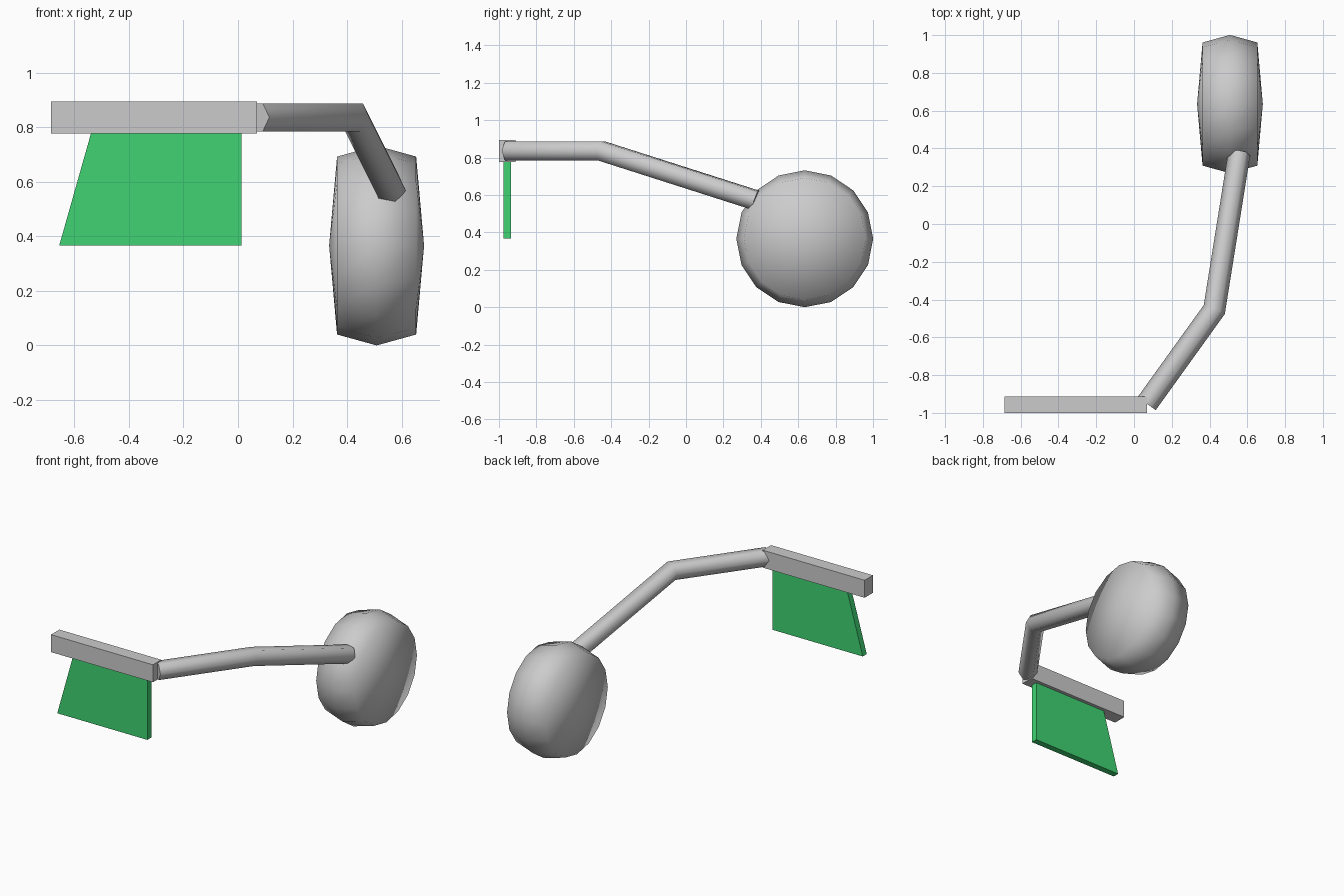
import bpy, bmesh, math
from mathutils import Vector

if "Cube" in bpy.data.objects:
    bpy.data.objects.remove(bpy.data.objects["Cube"])


def make(name, verts, faces, smooth_angle=None):
    mesh = bpy.data.meshes.new(name)
    mesh.from_pydata([tuple(v) for v in verts], [], faces)
    bm = bmesh.new()
    bm.from_mesh(mesh)
    bmesh.ops.recalc_face_normals(bm, faces=bm.faces)
    bm.to_mesh(mesh)
    bm.free()
    obj = bpy.data.objects.new(name, mesh)
    bpy.context.collection.objects.link(obj)
    if smooth_angle:
        bpy.ops.object.select_all(action='DESELECT')
        obj.select_set(True)
        bpy.context.view_layer.objects.active = obj
        bpy.ops.object.shade_smooth_by_angle(angle=math.radians(smooth_angle))
    return obj


def loft(rings):
    """Faces joining equal rings, with end caps."""
    n = len(rings[0])
    verts = [v for r in rings for v in r]
    faces = [(k * n + i, k * n + (i + 1) % n, (k + 1) * n + (i + 1) % n, (k + 1) * n + i)
             for k in range(len(rings) - 1) for i in range(n)]
    last = (len(rings) - 1) * n
    return verts, faces + [tuple(range(n)), tuple(range(last, last + n))]


def plate(name, profile, y0, y1):
    """Front (x, z) profile extruded along y."""
    return make(name, *loft([[(x, y, z) for x, z in profile] for y in (y0, y1)]))


# Horizontal beam at the front
plate("beam", [(-0.685, 0.777), (0.07, 0.777), (0.07, 0.894), (-0.685, 0.894)], -1.0, -0.912)

# Green hanging flap
flap = plate("flap", [(-0.655, 0.367), (0.012, 0.367), (0.012, 0.78), (-0.538, 0.78)], -0.977, -0.935)
green = bpy.data.materials.new("green")
green.diffuse_color = (0.05, 0.65, 0.17, 1)
green.use_nodes = True
green.node_tree.nodes["Principled BSDF"].inputs["Base Color"].default_value = green.diffuse_color
flap.data.materials.append(green)

# Bent six-sided arm with a mitred elbow
start, bend, end = Vector((0.067, -0.951, 0.836)), Vector((0.425, -0.453, 0.836)), Vector((0.557, 0.373, 0.572))
d1, d2 = (bend - start).normalized(), (end - bend).normalized()
side, up = d1.cross(Vector((0, 0, 1))), Vector((0, 0, 1))
offsets = [0.059 * (math.cos(a) * side + math.sin(a) * up)
           for a in (i * math.pi / 3 for i in range(6))]
mitre = (d1 + d2).normalized()
turn = d1.rotation_difference(d2)
elbow = [bend + o - d1 * (o.dot(mitre) / d1.dot(mitre)) for o in offsets]
make("arm", *loft([[start + o for o in offsets], elbow, [end + turn @ o for o in offsets]]), 75)

# Rounded wheel, spun about the x axis
N, CX, CY, CZ = 16, 0.508, 0.635, 0.366
rings = [[(CX + dx, CY + r * math.sin(math.tau * i / N), CZ + r * math.cos(math.tau * i / N))
          for i in range(N)] for dx, r in ((-0.145, 0.326), (0, 0.366), (0.145, 0.326))]
verts, faces = loft(rings)
faces = faces[:-2]
verts += [(CX - 0.174, CY, CZ), (CX + 0.174, CY, CZ)]
for i in range(N):
    j = (i + 1) % N
    faces += [(i, j, 3 * N), (2 * N + i, 2 * N + j, 3 * N + 1)]
make("wheel", verts, faces, 100)
